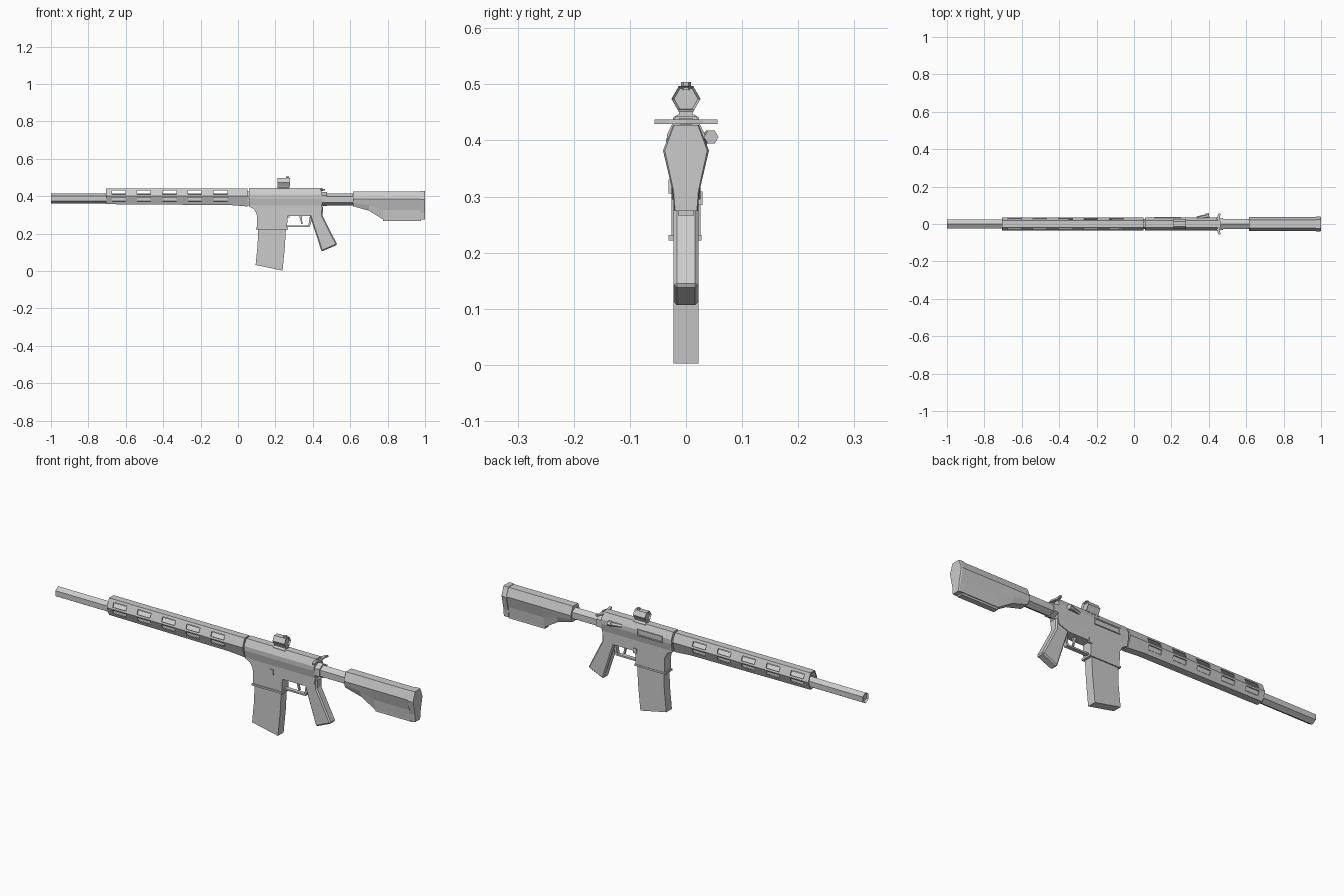
import bpy, bmesh, math
from mathutils import Vector

if "Cube" in bpy.data.objects:
    bpy.data.objects.remove(bpy.data.objects["Cube"])

grey = bpy.data.materials.new("plain grey")
grey.diffuse_color = (0.6, 0.6, 0.6, 1)
grey.use_nodes = True
grey.node_tree.nodes["Principled BSDF"].inputs["Base Color"].default_value = grey.diffuse_color


def make(name, bm, bevel=0):
    bmesh.ops.recalc_face_normals(bm, faces=bm.faces)
    me = bpy.data.meshes.new(name)
    bm.to_mesh(me)
    bm.free()
    me.materials.append(grey)
    ob = bpy.data.objects.new(name, me)
    bpy.context.collection.objects.link(ob)
    if bevel:
        m = ob.modifiers.new("bevel", 'BEVEL')
        m.width, m.segments = bevel, 1
        m.limit_method, m.angle_limit = 'ANGLE', math.radians(40)
    return ob


def loft(name, sections):
    """Sections are (x, half profile of (y, z) from top to bottom), mirrored in y."""
    bm = bmesh.new()
    rings = []
    for x, half in sections:
        pts = list(half) + [(-y, z) for y, z in reversed(half)]
        rings.append([bm.verts.new((x, y, z)) for y, z in pts])
    for a, b in zip(rings, rings[1:]):
        for i in range(len(a)):
            j = (i + 1) % len(a)
            bm.faces.new((a[i], a[j], b[j], b[i]))
    bm.faces.new(rings[0])
    bm.faces.new(rings[-1])
    return make(name, bm)


def prism(name, pts, w, bevel=0, y=0):
    """Side outline in x, z given thickness w each way in y."""
    bm = bmesh.new()
    a = [bm.verts.new((x, y - w, z)) for x, z in pts]
    b = [bm.verts.new((x, y + w, z)) for x, z in pts]
    for i in range(len(a)):
        j = (i + 1) % len(a)
        bm.faces.new((a[i], a[j], b[j], b[i]))
    bm.faces.new(a)
    bm.faces.new(b)
    return make(name, bm, bevel)


def boxes(name, spans):
    bm = bmesh.new()
    for x0, x1, y0, y1, z0, z1 in spans:
        vs = bmesh.ops.create_cube(bm, size=1)['verts']
        for v in vs:
            v.co = ((x0 + x1) / 2 + v.co.x * (x1 - x0),
                    (y0 + y1) / 2 + v.co.y * (y1 - y0),
                    (z0 + z1) / 2 + v.co.z * (z1 - z0))
    return make(name, bm)


def rod(name, p, q, r, n=6, turn=0, hollow=0):
    """n-sided rod from p to q; hollow recesses both ends."""
    p, q = Vector(p), Vector(q)
    d = (q - p).normalized()
    side = d.cross(Vector((0, 0, 1)))
    side = side.normalized() if side.length > 0.01 else Vector((0, 1, 0))
    up = side.cross(d)
    bm = bmesh.new()
    ends = []
    for c in (p, q):
        ends.append([bm.verts.new(c + r * (math.cos(t) * side + math.sin(t) * up))
                     for t in (turn + math.tau * i / n for i in range(n))])
    a, b = ends
    for i in range(n):
        j = (i + 1) % n
        bm.faces.new((a[i], a[j], b[j], b[i]))
    caps = [bm.faces.new(a), bm.faces.new(b)]
    bmesh.ops.recalc_face_normals(bm, faces=bm.faces)
    if hollow:
        bmesh.ops.inset_region(bm, faces=caps, thickness=r * 0.18, depth=0)
        for f, s in zip(caps, (1, -1)):
            for v in f.verts:
                v.co += d * hollow * s
    return make(name, bm)


def cut(ob, *cutters):
    for c in cutters:
        m = ob.modifiers.new("cut", 'BOOLEAN')
        m.object, m.operation, m.solver = c, 'DIFFERENCE', 'EXACT'
    dg = bpy.context.evaluated_depsgraph_get()
    me = bpy.data.meshes.new_from_object(ob.evaluated_get(dg))
    ob.modifiers.clear()
    ob.data = me
    for c in cutters:
        bpy.data.objects.remove(c)


# barrel: hexagon with an edge on top
rod("barrel", (-1, 0, 0.388), (0.08, 0, 0.388), 0.027, 6, math.pi / 6, 0.01)

# handguard: hollow six-sided sleeve with two rows of slots per side
def sleeve(x, low, t=0):
    return (x, [(0.018 - t / 2, 0.442 - t), (0.036 - t, 0.400), (0.018 - t / 2, low + t)])

handguard = loft("handguard", [sleeve(-0.705, 0.357), sleeve(-0.04, 0.352), sleeve(0.05, 0.345)])
bore = loft("bore_cutter", [sleeve(-0.8, 0.357, 0.005), sleeve(0.03, 0.352, 0.005)])
slots = boxes("slot_cutter", [(x, x + 0.073, -0.1, 0.1, z0, z1)
                              for x in (-0.675, -0.54, -0.403, -0.268, -0.13)
                              for z0, z1 in ((0.408, 0.430), (0.372, 0.393))])
cut(handguard, bore, slots)

# receiver
upper = [(0.018, 0.443), (0.034, 0.410), (0.034, 0.388), (0.025, 0.345)]
loft("upper_receiver", [(0.058, upper), (0.448, upper)])
loft("barrel_collar", [(0.045, [(0.016, 0.425), (0.028, 0.40), (0.016, 0.35)]),
                       (0.065, [(0.016, 0.425), (0.028, 0.40), (0.016, 0.35)])])
prism("lower_receiver", [(0.058, 0.36), (0.058, 0.345), (0.085, 0.332), (0.1, 0.305),
                         (0.103, 0.225), (0.262, 0.225), (0.265, 0.295), (0.385, 0.295),
                         (0.44, 0.315), (0.452, 0.36)], 0.026)
boxes("magazine_well_lip", [(0.097, 0.268, -0.031, 0.028, 0.222, 0.231)])
boxes("magazine_release", [(0.255, 0.275, 0.02, 0.029, 0.285, 0.309)])
prism("bolt_catch", [(0.2, 0.33), (0.215, 0.33), (0.218, 0.305), (0.205, 0.305)], 0.003, y=-0.028)

# ejection port cover and forward assist on the far side
boxes("ejection_port_frame", [(0.107, 0.25, 0.03, 0.038, 0.382, 0.388),
                              (0.107, 0.25, 0.03, 0.037, 0.408, 0.414),
                              (0.107, 0.113, 0.03, 0.037, 0.388, 0.408),
                              (0.244, 0.25, 0.03, 0.037, 0.388, 0.408)])
rod("forward_assist", (0.335, 0.030, 0.404), (0.385, 0.042, 0.406), 0.010)
rod("forward_assist_button", (0.385, 0.042, 0.406), (0.402, 0.045, 0.406), 0.013)

# charging handle
boxes("charging_handle_stem", [(0.40, 0.455, -0.012, 0.012, 0.428, 0.44)])
bm = bmesh.new()
outline = [(0.445, 0), (0.442, 0.03), (0.452, 0.056), (0.463, 0.056), (0.458, 0.03), (0.466, 0)]
ring = outline + [(x, -y) for x, y in reversed(outline) if y]
face = bm.faces.new([bm.verts.new((x, y, 0.429)) for x, y in ring])
up = bmesh.ops.extrude_face_region(bm, geom=[face])['geom']
bmesh.ops.translate(bm, verts=[g for g in up if isinstance(g, bmesh.types.BMVert)], vec=(0, 0, 0.008))
make("charging_handle", bm)

# optic on its mount
loft("optic_mount", [(x, [(0.014, 0.455), (0.012, 0.447), (0.023, 0.441), (0.023, 0.435)])
                     for x in (0.212, 0.275)])
rod("optic", (0.21, 0, 0.474), (0.277, 0, 0.474), 0.026, 6, 0, 0.008)
rod("optic_knob", (0.264, 0, 0.49), (0.264, 0, 0.504), 0.009)

# magazine
prism("magazine", [(0.108, 0.24), (0.105, 0.14), (0.094, 0.032), (0.238, 0.002),
                   (0.25, 0.12), (0.257, 0.24)], 0.0225)

# grip, trigger and guard
prism("pistol_grip", [(0.383, 0.30), (0.447, 0.104), (0.531, 0.14), (0.452, 0.295),
                      (0.455, 0.345), (0.40, 0.345)], 0.022, 0.006)
prism("trigger_guard", [(0.26, 0.244), (0.26, 0.236), (0.383, 0.236), (0.40, 0.29),
                        (0.385, 0.296), (0.376, 0.244)], 0.010)
prism("trigger", [(0.325, 0.30), (0.345, 0.30), (0.341, 0.275), (0.346, 0.252),
                  (0.338, 0.252), (0.333, 0.275)], 0.005)

# buffer tube with end ring
rod("buffer_tube", (0.44, 0, 0.382), (0.66, 0, 0.382), 0.031, 6, math.pi / 6)
rod("buffer_ring", (0.448, 0, 0.384), (0.475, 0, 0.384), 0.037, 6, math.pi / 6)


# stock: deepens towards the butt
def stock(x, wm, zm, wb, zb):
    return (x, [(0.021, 0.425), (0.038, 0.384), (wm, zm), (wb, zb)])

loft("stock", [stock(0.615, 0.033, 0.363, 0.024, 0.346), stock(0.70, 0.031, 0.352, 0.021, 0.322),
               stock(0.775, 0.023, 0.327, 0.018, 0.276), stock(0.98, 0.023, 0.327, 0.018, 0.276)])
boxes("stock_keel", [(0.775, 0.978, -0.014, 0.014, 0.266, 0.28)])
butt = [(0.023, 0.427), (0.041, 0.382), (0.024, 0.31), (0.021, 0.274)]
loft("butt_plate", [(0.972, butt), (0.994, butt), (1.0, [(y * 0.92, z) for y, z in butt])])
